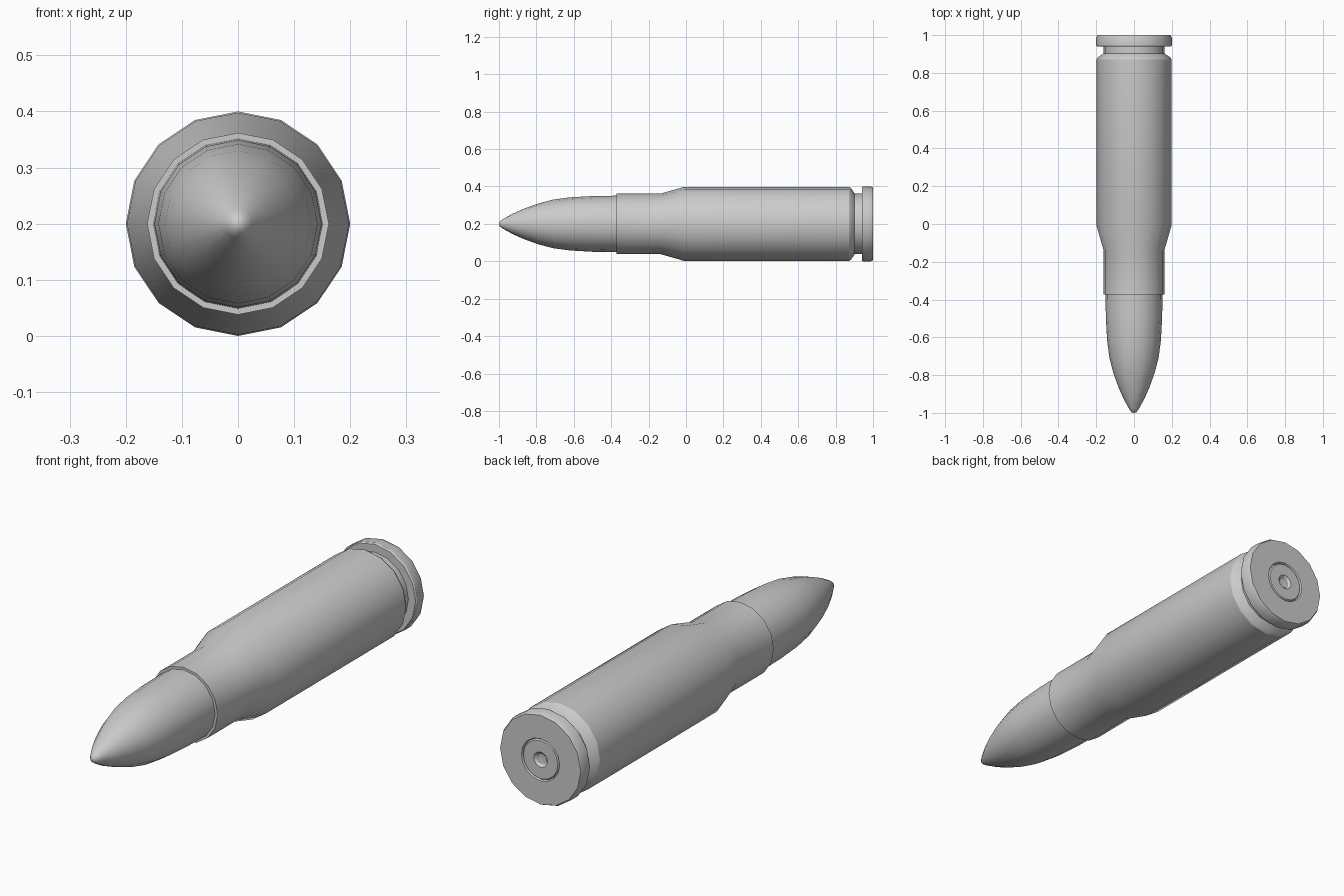
import bpy, bmesh, math

if "Cube" in bpy.data.objects:
    bpy.data.objects.remove(bpy.data.objects["Cube"])

SIDES = 16
AXIS_Z = 0.2


def lathe(name, profile, angle=28):
    """Revolve (y, radius) points about the long axis; radius 0 closes to a point."""
    bm = bmesh.new()
    rings = []
    for y, r in profile:
        if r == 0:
            rings.append([bm.verts.new((0, y, AXIS_Z))])
        else:
            rings.append([bm.verts.new((r * math.cos(2 * math.pi * i / SIDES), y,
                                        AXIS_Z + r * math.sin(2 * math.pi * i / SIDES)))
                          for i in range(SIDES)])
    for a, b in zip(rings, rings[1:]):
        for i in range(SIDES):
            j = (i + 1) % SIDES
            face = [a[i % len(a)], a[j % len(a)], b[j % len(b)], b[i % len(b)]]
            bm.faces.new(list(dict.fromkeys(face)))
    bmesh.ops.recalc_face_normals(bm, faces=bm.faces)
    mesh = bpy.data.meshes.new(name)
    bm.to_mesh(mesh)
    bm.free()
    obj = bpy.data.objects.new(name, mesh)
    bpy.context.collection.objects.link(obj)
    bpy.ops.object.select_all(action='DESELECT')
    obj.select_set(True)
    bpy.context.view_layer.objects.active = obj
    bpy.ops.object.shade_smooth_by_angle(angle=math.radians(angle))
    return obj


# Pointed nose, seated a little way into the neck
lathe("nose", [(-1.0, 0), (-0.997, 0.013), (-0.98, 0.025), (-0.93, 0.053),
               (-0.87, 0.08), (-0.79, 0.109), (-0.71, 0.13), (-0.62, 0.142),
               (-0.5, 0.149), (-0.36, 0.151)], 50)

# Case: mouth lip, neck, shoulder, body, groove, rim and primer pocket edge
lathe("case", [(-0.36, 0.151), (-0.372, 0.151), (-0.372, 0.162), (-0.135, 0.162),
               (-0.01, 0.198), (0.872, 0.198), (0.882, 0.192), (0.902, 0.162),
               (0.94, 0.162), (0.94, 0.196), (0.946, 0.2), (0.988, 0.2),
               (1.0, 0.194), (1.0, 0.092), (0.993, 0.088)])

# Primer disc with its central dimple
lathe("primer", [(0.993, 0.088), (0.999, 0.083), (0.999, 0.033),
                 (0.988, 0.022), (0.984, 0)])
